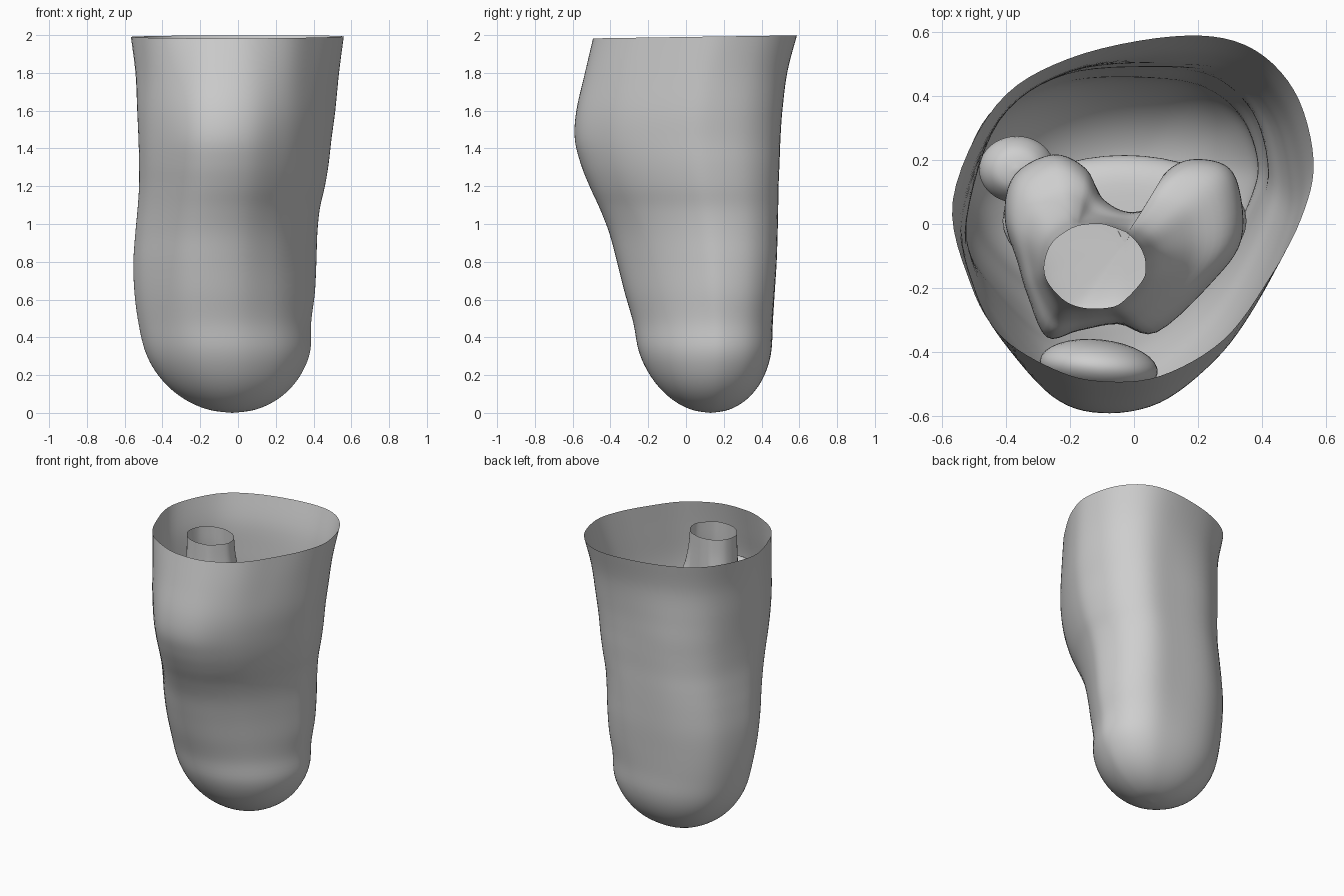
import bpy, bmesh, math
from mathutils import Matrix, Vector

cube = bpy.data.objects.get("Cube")
if cube:
    bpy.data.objects.remove(cube, do_unlink=True)

grey = bpy.data.materials.new("plain_grey")
grey.use_nodes = True
grey.diffuse_color = (0.62, 0.62, 0.62, 1)
grey.node_tree.nodes["Principled BSDF"].inputs["Base Color"].default_value = (0.62, 0.62, 0.62, 1)


def spline(pts, steps, closed):
    """Smooth curve through the given points."""
    n, out = len(pts), []
    pick = (lambda i: pts[i % n]) if closed else (lambda i: pts[max(0, min(n - 1, i))])
    for i in range(n if closed else n - 1):
        a, b, c, d = (pick(i + k) for k in (-1, 0, 1, 2))
        for s in range(steps):
            t = s / steps
            out.append(b + (c - a) * t / 2 + (a * 2 - b * 5 + c * 4 - d) * t**2 / 2
                       + (b * 3 - a - c * 3 + d) * t**3 / 2)
    if not closed:
        out.append(pts[-1])
    return out


def finish(name, bm):
    bmesh.ops.remove_doubles(bm, verts=bm.verts, dist=0.0005)
    bmesh.ops.recalc_face_normals(bm, faces=bm.faces)
    mesh = bpy.data.meshes.new(name)
    bm.to_mesh(mesh)
    bm.free()
    mesh.materials.append(grey)
    mesh.polygons.foreach_set("use_smooth", [True] * len(mesh.polygons))
    obj = bpy.data.objects.new(name, mesh)
    bpy.context.collection.objects.link(obj)


def loft(name, rings, steps=5):
    """Skin a stack of equal rings, smoothed along its height."""
    bm = bmesh.new()
    columns = [spline(list(col), steps, False) for col in zip(*rings)]
    grid = [[bm.verts.new(p) for p in col] for col in columns]
    for i, col in enumerate(grid):
        nxt = grid[(i + 1) % len(grid)]
        for j in range(len(col) - 1):
            bm.faces.new((col[j], nxt[j], nxt[j + 1], col[j + 1]))
    finish(name, bm)


def oval(x, y, z, rx, ry, n=40):
    return [Vector((x + rx * math.cos(a), y + ry * math.sin(a), z))
            for a in (math.tau * i / n for i in range(n))]


# Outer skin: unit cross-sections at the open rim and at the knee
rim = [(1, .28), (.89, .69), (.62, .95), (.22, 1), (-.36, .87), (-.76, .6), (-1, .05), (-.9, -.44),
       (-.73, -.74), (-.44, -.93), (-.18, -1), (.15, -.97), (.5, -.76), (.75, -.41), (.93, -.06)]
knee = [(1, .28), (.9, .69), (.63, .95), (.22, 1), (-.38, .95), (-.8, .67), (-1, .1), (-.95, -.27),
        (-.78, -.57), (-.48, -.9), (-.18, -1), (.18, -.94), (.5, -.7), (.73, -.41), (.93, -.02)]
rim, knee = (spline([Vector(p) for p in shape], 6, True) for shape in (rim, knee))

# Stations: height, x centre, y centre, half width, half depth; a rounded end, then the sleeve
stations = []
for step in range(6):
    a = math.radians(15 * step)
    rise = 1 - math.cos(a)
    stations.append((.45 * rise, -.03 - .03 * rise, .13 - .04 * rise,
                     .455 * math.sin(a), .365 * math.sin(a)))
for z, x0, x1, y0, y1 in [
        (.48, -.525, .39, -.28, .46), (.64, -.545, .408, -.325, .47), (.8, -.55, .415, -.365, .48),
        (.95, -.54, .42, -.405, .485), (1.08, -.528, .433, -.455, .488),
        (1.2, -.52, .46, -.51, .49), (1.32, -.52, .48, -.557, .495), (1.45, -.523, .495, -.588, .5),
        (1.6, -.53, .515, -.58, .51), (1.8, -.54, .535, -.535, .535), (1.99, -.565, .56, -.49, .585)]:
    stations.append((z, (x0 + x1) / 2, (y0 + y1) / 2, (x1 - x0) / 2, (y1 - y0) / 2))
rings = []
for z, cx, cy, w, d in stations:
    upper = max(0, min(1, (z - 1.5) / .45))
    ring = []
    for p, q in zip(knee, rim):
        s = p.normalized().lerp(p, min(1, z + .3)).lerp(q, upper)
        ring.append(Vector((cx + w * s.x, cy + d * s.y, z + upper * .015 * (cy + d * s.y))))
    rings.append(ring)
loft("outer_skin", rings)

# Thigh bone: open tube flaring into two rear knuckles with a notch between them
# Each point: knuckle outline x, y and the matching angle on the tube
outline = [(-.4, .02, 155), (-.37, .15, 138), (-.25, .213, 120), (-.15, .17, 112), (-.1, .08, 105),
           (-.02, .037, 82), (.06, .06, 55), (.09, .15, 49), (.17, .197, 42), (.28, .18, 30),
           (.325, .1, 18), (.33, -.05, 5), (.25, -.17, -18), (.07, -.335, -58), (-.05, -.31, -78),
           (-.17, -.33, -104), (-.27, -.35, -128), (-.33, -.22, -158), (-.36, -.12, -180)]
pairs = []
for x, y, angle in outline:
    a = math.radians(angle)
    pairs.append(Vector((x, y, -.122 + .158 * math.cos(a), -.132 + .133 * math.sin(a))))
pairs = spline(pairs, 5, True)
middle = Vector((-.03, -.06))
rings = []
# Height, flare, scale
for z, flare, scale in [(1.975, 0, 1), (1.83, .04, 1), (1.68, .16, 1), (1.56, .48, 1), (1.49, .85, 1),
                        (1.41, 1, 1), (1.3, 1, 1), (1.21, 1, .9), (1.17, 1, .65), (1.16, 1, 0)]:
    rings.append([(middle + (p.zw.lerp(p.xy, flare) - middle) * scale).to_3d() + Vector((0, 0, z))
                  for p in pairs])
loft("thigh_bone", rings)

# Shin bones, cut short and rounded at the lower end
loft("shin_bone", [oval(*s) for s in [
    (-.03, .01, 1.12, 0, 0), (-.03, .01, 1.11, .25, .14), (-.03, .01, 1.06, .37, .2),
    (-.03, .01, .98, .36, .2), (-.04, .02, .85, .24, .18), (-.05, .06, .65, .16, .14),
    (-.05, .09, .42, .13, .11), (-.05, .1, .35, .08, .08), (-.05, .1, .33, 0, 0)]])
loft("outer_shin_bone", [oval(*s) for s in [
    (-.365, .17, 1.07, 0, 0), (-.365, .17, 1.05, .075, .065), (-.365, .17, .97, .118, .104),
    (-.36, .165, .87, .09, .08), (-.33, .15, .7, .06, .06), (-.31, .14, .5, .06, .06),
    (-.31, .14, .46, .03, .03), (-.31, .14, .45, 0, 0)]])

# Kneecap
bm = bmesh.new()
bmesh.ops.create_uvsphere(bm, u_segments=32, v_segments=20, radius=1)
bmesh.ops.scale(bm, vec=(.185, .085, .2), verts=bm.verts)
bmesh.ops.rotate(bm, matrix=Matrix.Rotation(math.radians(-6), 3, "Z"), verts=bm.verts)
bmesh.ops.translate(bm, vec=(-.11, -.445, 1.47), verts=bm.verts)
finish("kneecap", bm)
